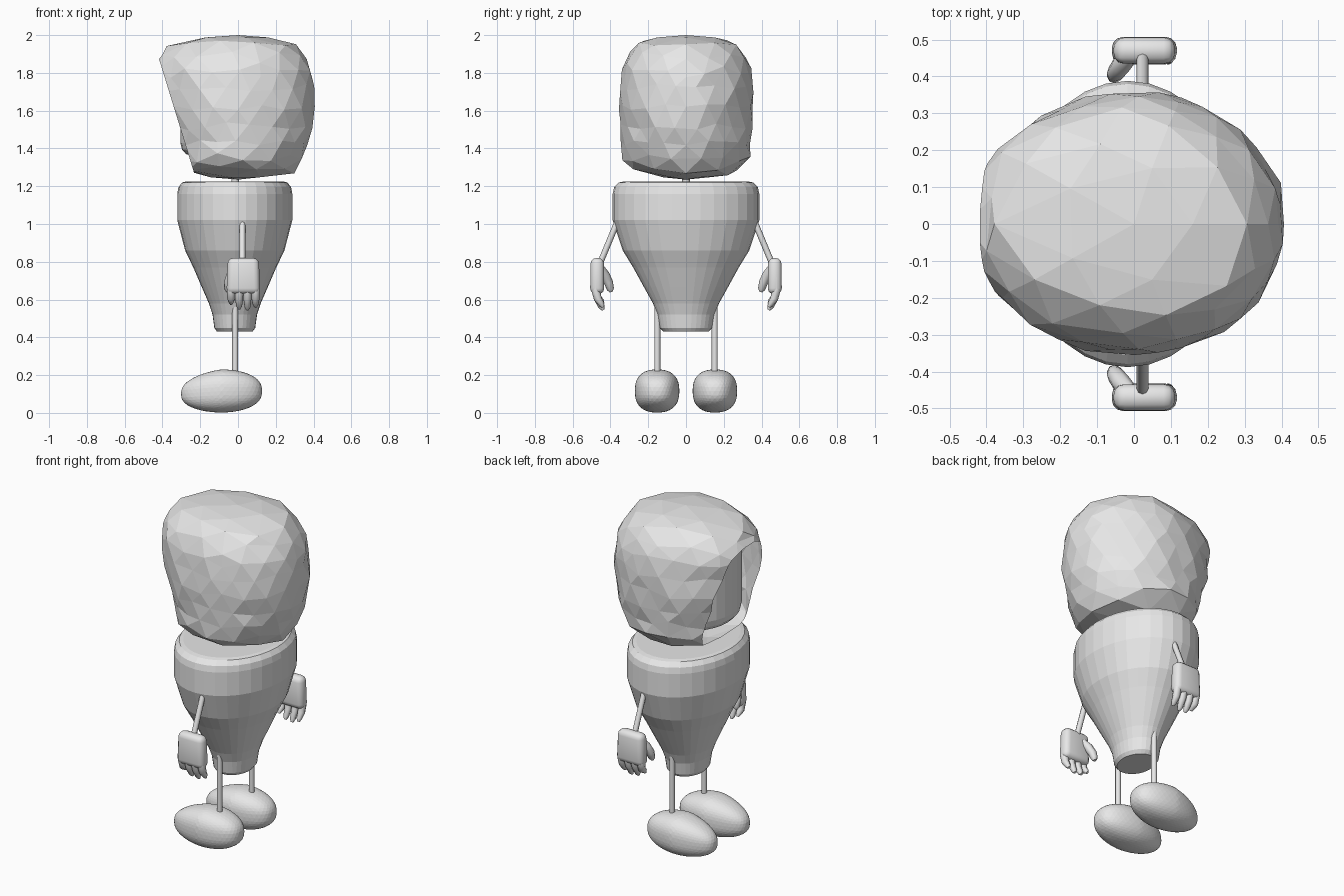
import bpy, bmesh, random
from math import cos, sin, tau
from mathutils import Vector

random.seed(4)
cube = bpy.data.objects.get("Cube")
if cube:
    bpy.data.objects.remove(cube)

grey = bpy.data.materials.new("plain grey")
grey.use_nodes = True
grey.diffuse_color = (0.8, 0.8, 0.8, 1)
grey.node_tree.nodes["Principled BSDF"].inputs["Base Color"].default_value = grey.diffuse_color


def add(name, data):
    data.materials.append(grey)
    ob = bpy.data.objects.new(name, data)
    bpy.context.collection.objects.link(ob)
    return ob


def from_bmesh(name, bm, smooth=False):
    bmesh.ops.recalc_face_normals(bm, faces=bm.faces)
    for f in bm.faces:
        f.smooth = smooth
    me = bpy.data.meshes.new(name)
    bm.to_mesh(me)
    bm.free()
    return add(name, me)


def lathe(name, profile, ratio, cx, sides=32):
    """Closed oval turning from (half width in y, height) pairs."""
    bm = bmesh.new()
    rings = [[bm.verts.new((cx + r * ratio * cos(tau * i / sides), r * sin(tau * i / sides), z))
              for i in range(sides)] for r, z in profile]
    for a, b in zip(rings, rings[1:]):
        for i in range(sides):
            j = (i + 1) % sides
            bm.faces.new((a[i], a[j], b[j], b[i]))
    bm.faces.new(rings[0])
    bm.faces.new(rings[-1])
    return from_bmesh(name, bm)


def tube(name, points, depth, radii=None, smooth_path=False):
    cu = bpy.data.curves.new(name, "CURVE")
    cu.dimensions = "3D"
    cu.bevel_depth = depth
    cu.bevel_resolution = 2
    cu.use_fill_caps = True
    sp = cu.splines.new("POLY")
    sp.points.add(len(points) - 1)
    for i, p in enumerate(points):
        sp.points[i].co = (*p, 1)
        sp.points[i].radius = radii[i] if radii else 1
    sp.use_smooth = True
    return add(name, cu)


def lookup(table, z):
    """Linear interpolation of the row at height z."""
    z = min(max(z, table[0][0]), table[-1][0])
    for a, b in zip(table, table[1:]):
        if z <= b[0]:
            t = (z - a[0]) / (b[0] - a[0])
            return [p + (q - p) * t for p, q in zip(a[1:], b[1:])]


# Tapered oval body
lathe("body", [(.12, .43), (.138, .45), (.15, .52), (.175, .58), (.225, .67), (.28, .77),
               (.335, .86), (.388, 1.02), (.388, 1.16), (.38, 1.195), (.355, 1.22), (.33, 1.225)],
      .785, -.017)

# Rounded drum head inside the hood, on a thin neck
lathe("inner_head", [(.22, 1.36), (.265, 1.37), (.287, 1.395), (.295, 1.43), (.295, 1.8),
                     (.27, 1.85), (.2, 1.87)], 1, -.01)
tube("neck", [(-.015, 0, 1.2), (-.015, 0, 1.4)], .02)

# Faceted hood: height, front reach, back reach, half width
hood_shape = [(1.235, 0, 0, 0), (1.26, .30, .29, .26), (1.33, .34, .34, .34), (1.45, .37, .385, .35),
              (1.65, .44, .425, .365), (1.85, .46, .385, .34), (1.95, .37, .31, .285),
              (1.985, .26, .2, .2), (2.0, 0, 0, 0)]
bm = bmesh.new()
bmesh.ops.create_icosphere(bm, subdivisions=3, radius=1)
for v in bm.verts:
    n = v.co.copy()
    z = 1.6175 + .3825 * n.z
    flat = Vector((n.x, n.y))
    if flat.length > .01:
        flat.normalize()
        if abs(n.z) < .9:
            z += random.uniform(-.018, .018)
    front, back, half = lookup(hood_shape, z)
    wobble = random.uniform(.965, 1.01)
    v.co = (flat.x * (front if flat.x < 0 else back) * wobble, flat.y * half * wobble, z)
# Slanted face opening
bmesh.ops.bisect_plane(bm, geom=bm.verts[:] + bm.edges[:] + bm.faces[:], dist=1e-5,
                       plane_co=(-.42, 0, 1.88), plane_no=(-.52, 0, -.16), clear_outer=True)
from_bmesh("hood", bm)


def square_up(c):
    return (abs(c) ** .82) * (1 if c > 0 else -1)


for s, side in ((1, "back"), (-1, "front")):
    # Thin leg and egg-shaped foot
    tube(side + "_leg", [(-.015, s * .152, .15), (-.015, s * .152, .62)], .016)
    bm = bmesh.new()
    bmesh.ops.create_icosphere(bm, subdivisions=4, radius=1)
    for v in bm.verts:
        x, y, z = v.co
        toe = max(0, -x)
        v.co = (-.087 + .215 * x,
                s * .153 + .118 * square_up(y) * (1 - .2 * toe),
                max(0, .116 - .015 * toe + .114 * square_up(z) * (1 - .12 * toe)))
    from_bmesh(side + "_foot", bm)

    # Thin arm
    tube(side + "_arm", [(.023, s * .36, 1.02), (.023, s * .46, .78)], .016)

    # Rounded palm, a little thinner and narrower at the wrist
    bm = bmesh.new()
    bmesh.ops.create_cube(bm, size=1)
    for v in bm.verts:
        top = v.co.z > 0
        v.co = (.028 + v.co.x * (.165 if top else .178),
                s * (.47 + v.co.y * (.07 if top else .075)), .725 + v.co.z * .19)
    palm = from_bmesh(side + "_palm", bm, True)
    bev = palm.modifiers.new("round", "BEVEL")
    bev.width, bev.segments = .03, 3

    # Four curled fingers and a thumb
    for k, (x, tip) in enumerate(((-.036, .575), (.006, .55), (.05, .545), (.093, .56))):
        path = [(x, s * .477, .72), (x, s * .478, .65), (x, s * .467, .605),
                (x, s * .447, tip + .015), (x, s * .438, tip)]
        tube(f"{side}_finger_{k + 1}", path, .021, [1, 1.1, 1, .75, .35])
    tube(side + "_thumb", [(-.01, s * .455, .77), (-.035, s * .43, .73), (-.05, s * .41, .69),
                           (-.054, s * .4, .655), (-.054, s * .396, .64)], .024, [.9, 1.1, 1, .8, .35])
